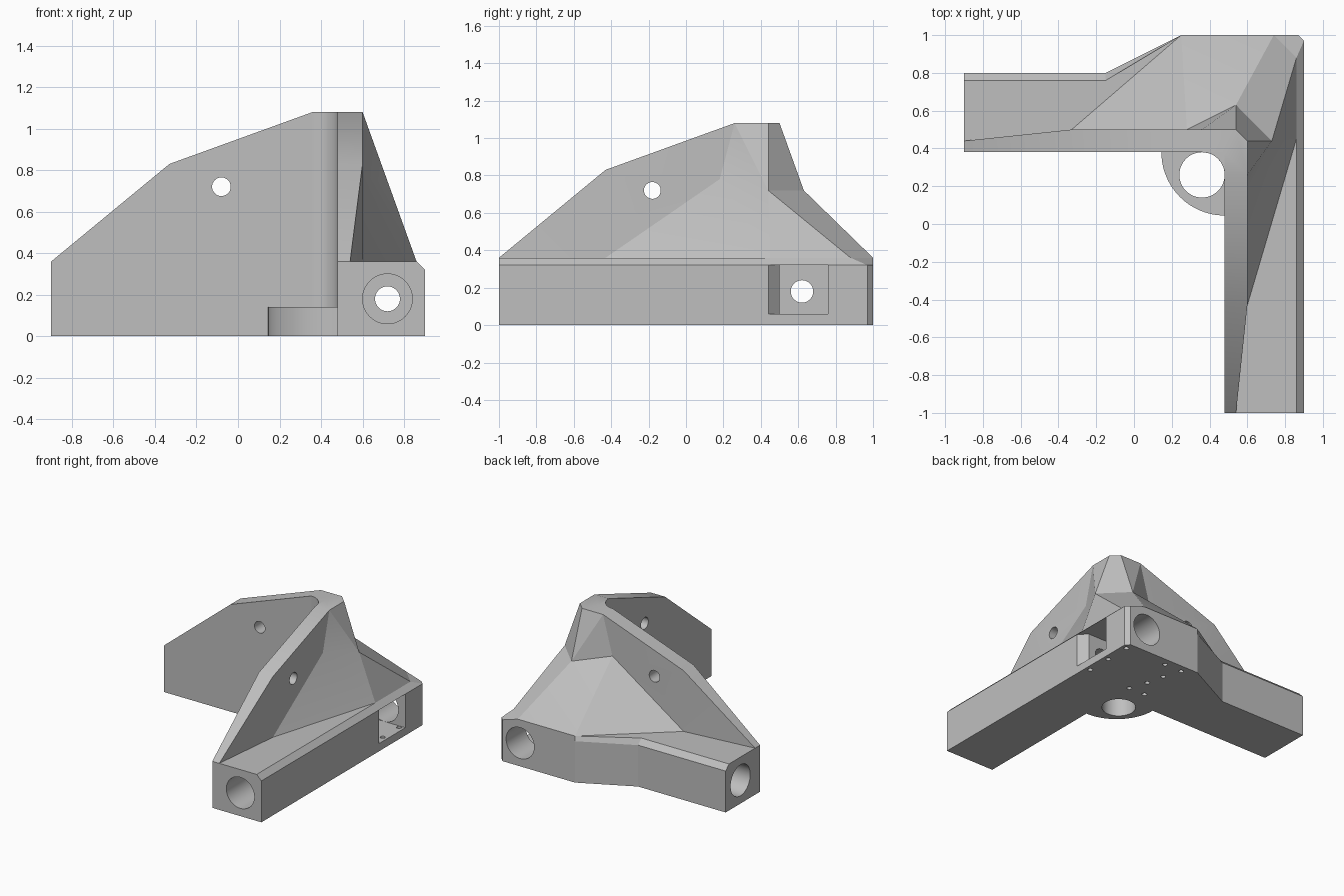
import bpy
import bmesh
from math import cos, sin, pi, radians
from mathutils import Matrix, Vector

cube = bpy.data.objects.get("Cube")
if cube:
    bpy.data.objects.remove(cube, do_unlink=True)

grey = bpy.data.materials.new("plain grey")
grey.use_nodes = True
grey.diffuse_color = (0.52, 0.52, 0.52, 1)
grey.node_tree.nodes["Principled BSDF"].inputs["Base Color"].default_value = grey.diffuse_color

TOP = 1.08      # height of the tower
ARM = 0.36      # height of the arms
BORE_Z = 0.18   # height of the bore axes


def finish(bm, name):
    bmesh.ops.recalc_face_normals(bm, faces=bm.faces)
    mesh = bpy.data.meshes.new(name)
    bm.to_mesh(mesh)
    bm.free()
    mesh.materials.append(grey)
    ob = bpy.data.objects.new(name, mesh)
    bpy.context.collection.objects.link(ob)
    return ob


def loft(name, loops):
    """Closed solid through stacked loops of equal length."""
    bm = bmesh.new()
    rings = [[bm.verts.new(p) for p in loop] for loop in loops]
    n = len(rings[0])
    for low, high in zip(rings, rings[1:]):
        for i in range(n):
            j = (i + 1) % n
            bm.faces.new((low[i], low[j], high[j], high[i]))
    bm.faces.new(rings[0])
    bm.faces.new(rings[-1])
    return finish(bm, name)


def prism(name, plan, z0, z1):
    return loft(name, [[(x, y, z) for x, y in plan] for z in (z0, z1)])


def rod(start, end, radius, sides=48):
    """Cylinder cutter between two points."""
    a, b = Vector(start), Vector(end)
    turn = (b - a).to_track_quat("Z", "Y").to_matrix().to_4x4()
    bm = bmesh.new()
    bmesh.ops.create_cone(bm, cap_ends=True, segments=sides, radius1=radius, radius2=radius,
                          depth=(b - a).length, matrix=Matrix.Translation((a + b) / 2) @ turn)
    return finish(bm, "cutter")


def cut(ob, cutters):
    bpy.context.view_layer.objects.active = ob
    for c in cutters:
        c.hide_render = True
        mod = ob.modifiers.new("cut", "BOOLEAN")
        mod.operation, mod.solver, mod.object = "DIFFERENCE", "EXACT", c
        bpy.ops.object.modifier_apply(modifier=mod.name)
        bpy.data.objects.remove(c, do_unlink=True)


def arc(cx, cy, r, a0, a1, n=16):
    return [(cx + r * cos(radians(a0 + (a1 - a0) * i / n)),
             cy + r * sin(radians(a0 + (a1 - a0) * i / n))) for i in range(n + 1)]


# L-shaped base: two arms with a chamfer along the outer top edges
side = [(.48, -1), (.9, -1), (.9, .97), (.87, 1), (.25, 1), (-.15, .8), (-.9, .8), (-.9, .38), (.48, .38)]
lid = [(.48, -1), (.86, -1), (.86, .88), (.74, 1), (.25, 1), (-.15, .76), (-.9, .76), (-.9, .38), (.48, .38)]
base = loft("base_arms", [[(x, y, z) for x, y in plan]
                          for plan, z in ((side, 0), (side, ARM - .04), (lid, ARM))])

# Pocket in the corner, stepped bores along both arms, small holes underneath
pocket = prism("cutter", [(.94, .4), (.84, .5), (.54, .5), (.54, .76), (.94, .76)], .06, .32)
bores = [pocket,
         rod((.72, -1.1, BORE_Z), (.72, .38, BORE_Z), .12),
         rod((.72, .3, BORE_Z), (.72, .6, BORE_Z), .06),
         rod((.72, .7, BORE_Z), (.72, 1.1, BORE_Z), .12),
         rod((-1, .62, BORE_Z), (.42, .62, BORE_Z), .12),
         rod((.3, .62, BORE_Z), (.6, .62, BORE_Z), .06)]
pin_holes = [(.86, .94), (.86, .74), (.86, .54), (.5, .94), (.35, .94),
             (.4, .8), (.43, .66), (.48, .52), (.34, .52)]
bores += [rod((x, y, -.05), (x, y, .09), .018, 16) for x, y in pin_holes]
cut(base, bores)

# Tower: two upright plates backed by a faceted gusset.
# Points of the plate along y; the other plate is its diagonal mirror, prefix b.
pts = {
    "in1": (.48, -1, ARM), "in2": (.48, -.43, .83), "in3": (.48, .26, TOP),
    "out1": (.54, -1, ARM), "out2": (.6, -.43, .83), "out3": (.6, .26, TOP),
    "crown": (.6, .44, TOP), "ridge": (.73, .44, .72), "fold": (.6, .18, .78),
    "foot1": (.6, -.43, ARM), "foot2": (.86, .45, ARM), "foot3": (.86, .88, ARM),
}
pts.update({"b" + k: (y + .1, x - .1, z) for k, (x, y, z) in list(pts.items())})
pts.update(bfoot2=(.25, 1, ARM), bfoot3=(.74, 1, ARM), low=(.48, .38, ARM), high=(.48, .38, TOP))

half = ["in1 in2 in3 high low", "in1 out1 out2 in2", "in2 out2 out3 in3", "out1 foot1 out2",
        "out2 foot1 fold out3", "out3 fold ridge", "out3 ridge crown",
        "fold foot1 foot2", "fold foot2 ridge", "ridge foot2 foot3"]
middle = ["crown ridge bridge bcrown", "ridge foot3 bfoot3 bridge",
          "out3 crown bcrown bout3 bin3 high in3",
          "in1 out1 foot1 foot2 foot3 bfoot3 bfoot2 bfoot1 bout1 bin1 low"]
bm = bmesh.new()
v = {k: bm.verts.new(p) for k, p in pts.items()}
for names in half:
    bm.faces.new([v[k] for k in names.split()])
    bm.faces.new([v[k if k in ("high", "low") else "b" + k] for k in names.split()])
for names in middle:
    bm.faces.new([v[k] for k in names.split()])
tower = finish(bm, "gusset_tower")
cut(tower, [rod((.3, -.18, .72), (.75, -.18, .72), .045, 32),
            rod((-.08, .2, .72), (-.08, .65, .72), .045, 32)])

# Rounded inside corner, full height
fillet = prism("corner_fillet", [(.48, .38)] + arc(.36, .26, .12, 90, 0), 0, TOP)

# Quarter-round boss with an upright hole
boss = prism("corner_boss", [(.5, .4), (.14, .4)] + arc(.48, .38, .335, 180, 270, 24) + [(.5, .045)], 0, .14)
cut(boss, [rod((.36, .26, -.1), (.36, .26, .3), .12)])

# Smooth round surfaces, keep sharp edges
for ob in (base, tower, fillet, boss):
    bpy.ops.object.select_all(action="DESELECT")
    ob.select_set(True)
    bpy.context.view_layer.objects.active = ob
    bpy.ops.object.shade_smooth_by_angle(angle=pi / 9)
